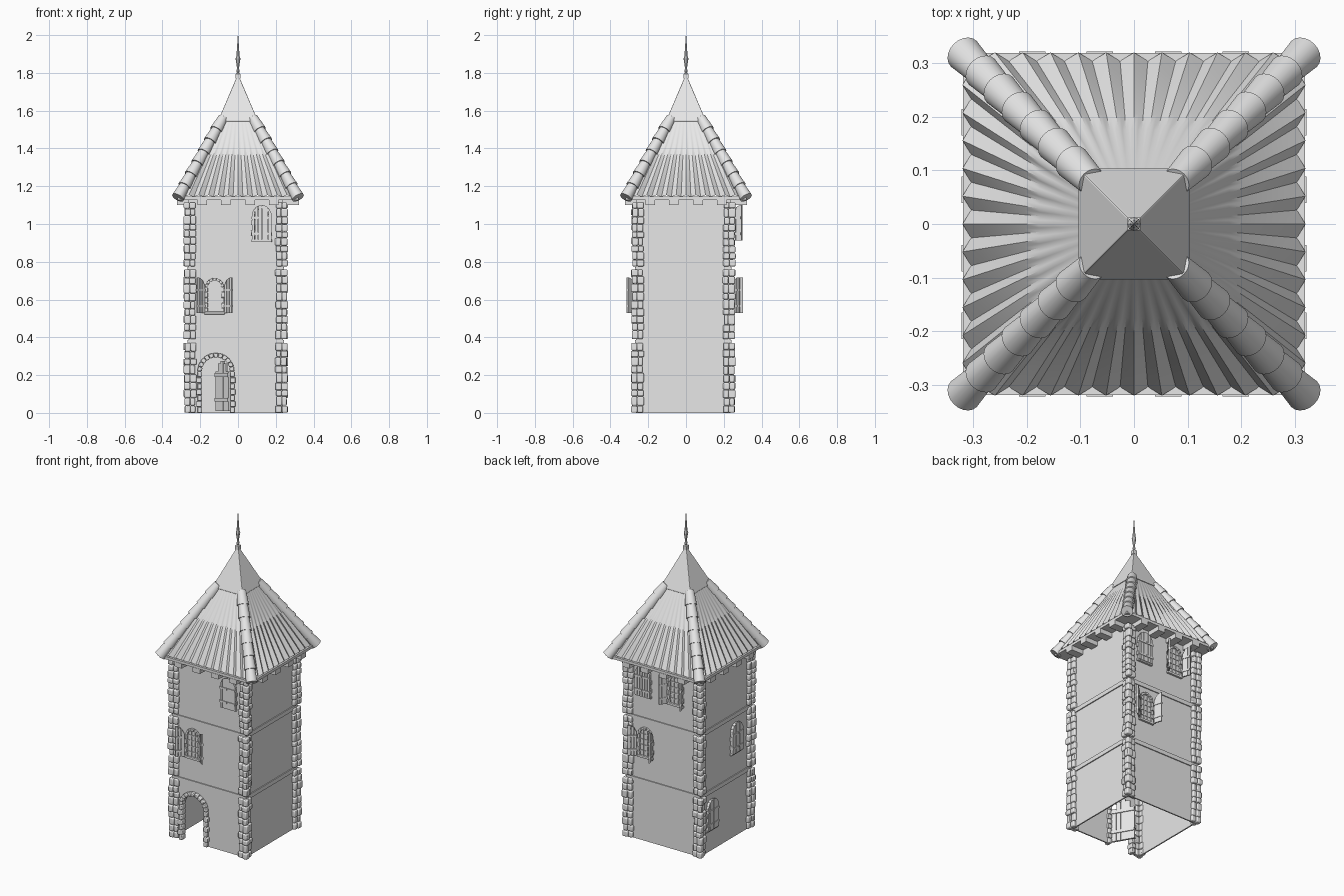
import bpy, bmesh, math, random
from mathutils import Matrix, Vector

if "Cube" in bpy.data.objects:
    bpy.data.objects.remove(bpy.data.objects["Cube"])

random.seed(4)
STONE = bpy.data.materials.new("light_grey")
STONE.diffuse_color = (0.8, 0.8, 0.8, 1)
STONE.use_nodes = True
STONE.node_tree.nodes["Principled BSDF"].inputs["Base Color"].default_value = STONE.diffuse_color
CX, CY, H = -0.012, -0.014, 0.25          # tower centre and wall half width


def face(turn):
    """Frame of one wall: u right, -y outward, origin at the tower centre."""
    return Matrix.Translation((CX, CY, 0)) @ Matrix.Rotation(math.radians(turn), 4, 'Z')


def finish(bm, name, mat=Matrix(), bevel=0, smooth=False):
    bmesh.ops.recalc_face_normals(bm, faces=bm.faces)
    bm.transform(mat)
    me = bpy.data.meshes.new(name)
    bm.to_mesh(me)
    bm.free()
    me.materials.append(STONE)
    ob = bpy.data.objects.new(name, me)
    bpy.context.collection.objects.link(ob)
    if bevel:
        m = ob.modifiers.new("bevel", 'BEVEL')
        m.width, m.segments = bevel, 2
    if smooth:
        bpy.context.view_layer.objects.active = ob
        ob.select_set(True)
        bpy.ops.object.shade_smooth_by_angle(angle=math.radians(40))
        ob.select_set(False)
    return ob


def box(bm, x0, x1, y0, y1, z0, z1, mat=Matrix()):
    size = Matrix.Diagonal((x1 - x0, y1 - y0, z1 - z0, 1))
    mid = Matrix.Translation(((x0 + x1) / 2, (y0 + y1) / 2, (z0 + z1) / 2))
    bmesh.ops.create_cube(bm, size=1, matrix=mat @ mid @ size)


def prism(bm, pts, y0, y1, mat=Matrix()):
    """Extrude an (x, z) outline from y0 to y1."""
    a = [bm.verts.new(mat @ Vector((x, y0, z))) for x, z in pts]
    b = [bm.verts.new(mat @ Vector((x, y1, z))) for x, z in pts]
    bm.faces.new(a)
    bm.faces.new(b[::-1])
    for i in range(len(pts)):
        j = (i + 1) % len(pts)
        bm.faces.new((a[i], b[i], b[j], a[j]))


def arch(u, r, z0, spring, n=10):
    """Arched outline, from bottom right over the top to bottom left."""
    top = [(u + r * math.cos(math.pi * i / n), spring + r * math.sin(math.pi * i / n))
           for i in range(n + 1)]
    return [(u + r, z0)] + top + [(u - r, z0)]


def arch_stones(bm, u, r0, r1, z0, spring, y0, y1, rows, wedges):
    """Jamb blocks and wedge stones round an opening."""
    step = (spring - z0) / rows
    for i in range(rows):
        out = r1 + 0.006 * (i % 2)
        for s in (-1, 1):
            xs = sorted((u + s * r0, u + s * out))
            box(bm, *xs, y0 - 0.004 * (i % 2), y1, z0 + i * step + 0.001, z0 + (i + 1) * step - 0.001)
    for i in range(wedges):
        a, b = (math.pi * (i + e) / wedges for e in (0.03, 0.97))
        pts = [(u + r * math.cos(t), spring + r * math.sin(t))
               for r, t in ((r0, a), (r1, a), (r1, b), (r0, b))]
        prism(bm, pts, y0 - 0.004 * (i % 2), y1)


# Walls: three plain sides, and a front with the doorway cut out
DOOR = CX * -1 - 0.117
for name, turn in (("right_wall", 90), ("back_wall", 180), ("left_wall", -90), ("front_wall", 0)):
    bm = bmesh.new()
    outline = [(-H, 0), (-H, 1.13), (H, 1.13), (H, 0)]
    if name == "front_wall":
        outline += arch(DOOR, 0.078, 0, 0.22)
    prism(bm, outline, -H, -H + 0.008)
    finish(bm, name, face(turn))

# Floor bands between the storeys
for i, z in enumerate((0.36, 0.747)):
    bm = bmesh.new()
    box(bm, -H - .006, H + .006, -H - .006, H + .006, z, z + 0.026)
    finish(bm, f"floor_band_{i + 1}", face(0))

# Corner stones: a corner block and two side blocks in each course
for level, (z0, z1) in enumerate(((0, 0.372), (0.39, 0.76), (0.775, 1.115))):
    bm = bmesh.new()
    for turn in range(4):
        rot = Matrix.Rotation(turn * math.pi / 2, 4, 'Z')
        cuts = [0] + [(i + random.uniform(-.15, .15)) / 9 for i in range(1, 9)] + [1]
        for a, b in zip(cuts, cuts[1:]):
            lo, hi = z0 + a * (z1 - z0) + .0008, z0 + b * (z1 - z0) - .0008
            o, p, q, j = (random.uniform(-.005, .004) for _ in range(4))
            e = H - 0.008 + j
            box(bm, e, H + .024 + o, e, H + .024 + p, lo, hi, rot)
            box(bm, H - .038 + q, e, H - .015, H + .018 + p, lo, hi, rot)
            box(bm, H - .015, H + .018 + o, H - .038 - q, e, lo, hi, rot)
    finish(bm, f"corner_stones_{level + 1}", face(0), 0.006, True)

# Doorway stones and the door standing ajar
bm = bmesh.new()
arch_stones(bm, DOOR, 0.074, 0.098, 0, 0.22, -H - 0.018, -H + 0.02, 7, 11)
finish(bm, "door_arch", face(0), 0.004, True)
hinge = Matrix.Translation((DOOR + 0.072, -H + 0.015, 0)) @ Matrix.Rotation(math.radians(-60), 4, 'Z')
bm = bmesh.new()
for i, top in enumerate((0.22, 0.262, 0.275, 0.262, 0.22)):
    box(bm, -.028 * (i + 1) + .001, -.028 * i - .001, -.006, .006, 0.01, top, hinge)
for z in (0.06, 0.19):
    box(bm, -.138, 0, -.011, .011, z, z + 0.02, hinge)
finish(bm, "door", face(0))


def shutter_leaf(bm, u, side, z0, spring, r, angle):
    """One planked leaf, hinged at its outer side, with a quarter arch top."""
    m = (Matrix.Translation((u + side * r, -H - 0.014, 0))
         @ Matrix.Rotation(math.radians(angle) * side, 4, 'Z'))
    for i in range(3):
        a, b = r * i / 3 + .001, r * (i + 1) / 3 - .001
        za, zb = (spring + math.sqrt(max(0, r * r - (r - t) ** 2)) for t in (a, b))
        prism(bm, [(-side * a, z0), (-side * b, z0), (-side * b, zb), (-side * a, za)], -.005, .003, m)
    for z in (z0 + 0.03, spring - 0.02):
        xs = sorted((0, -side * r * 0.95))
        box(bm, *xs, -.009, .006, z, z + 0.012, m)


def window(name, turn, u, z0, angles):
    """Arched window with frame, bars, sill and two shutters."""
    r, spring = 0.05, z0 + 0.135
    bm = bmesh.new()
    arch_stones(bm, u, r - 0.014, r, z0, spring, -H - 0.011, -H, 5, 7)
    box(bm, u - r - .004, u + r + .004, -H - 0.014, -H, z0 - 0.008, z0 + 0.006)
    finish(bm, name + "_frame", face(turn), 0.002)
    bm = bmesh.new()
    prism(bm, arch(u, r - 0.01, z0, spring), -H - 0.002, -H)
    for x in (-0.013, 0.013):
        box(bm, u + x - .003, u + x + .003, -H - 0.007, -H, z0, spring + 0.03)
    for z in (0.035, 0.07, 0.105, 0.138):
        box(bm, u - r + .012, u + r - .012, -H - 0.006, -H, z0 + z - .003, z0 + z + .003)
    finish(bm, name + "_bars", face(turn))
    bm = bmesh.new()
    for side, angle in zip((-1, 1), angles):
        shutter_leaf(bm, u, side, z0, spring, r + .003, angle)
    finish(bm, name + "_shutters", face(turn))


window("front_middle_window", 0, -0.112, 0.53, (140, 140))
window("front_top_window", 0, 0.137, 0.912, (0, 0))
window("back_middle_window", 180, -0.125, 0.53, (145, 105))
window("back_top_window", 180, 0.085, 0.912, (120, 110))
window("back_top_closed_window", 180, -0.137, 0.912, (0, 0))
window("left_middle_window", -90, 0.10, 0.53, (0, 0))
window("left_bottom_window", -90, -0.14, 0.14, (0, 0))

# Eaves board and the beams beneath it
bm = bmesh.new()
box(bm, -.32, .32, -.32, .32, 1.128, 1.145)
finish(bm, "eaves_board")
bm = bmesh.new()
for turn in range(4):
    rot = Matrix.Rotation(turn * math.pi / 2, 4, 'Z')
    for x in (-.19, -.064, .064, .19):
        box(bm, x - .025, x + .025, -.322, -.22, 1.10, 1.13, rot)
finish(bm, "eaves_beams")

# Roof sides, rippled at the eaves and flattening upward
bm = bmesh.new()
N, ROWS = 48, 8
for turn in range(4):
    rot = Matrix.Rotation(turn * math.pi / 2, 4, 'Z')
    grid = []
    for j in range(ROWS + 1):
        t = j / ROWS
        half = 0.312 - 0.217 * t
        row = []
        for i in range(N + 1):
            s = 2 * i / N - 1
            wave = 0.008 * (1 - t) ** 1.3 * math.cos(12 * math.pi * s) + 0.0005
            row.append(bm.verts.new(rot @ Vector((s * half, -half - wave, 1.148 + 0.402 * t + wave * .6))))
        grid.append(row)
    for a, b in zip(grid, grid[1:]):
        for i in range(N):
            bm.faces.new((a[i], a[i + 1], b[i + 1], b[i]))
finish(bm, "roof_sides", smooth=True)

# Overlapping ridge tiles down the four hips
bm = bmesh.new()
low, high = Vector((0.318, 0.318, 1.14)), Vector((0.082, 0.082, 1.555))
axis = high - low
for turn in range(4):
    rot = Matrix.Rotation(turn * math.pi / 2, 4, 'Z')
    for i in range(7):
        mid = low.lerp(high, (i + 0.55) / 7)
        bmesh.ops.create_cone(bm, cap_ends=True, segments=20, radius1=0.034, radius2=0.027,
                              depth=axis.length / 7 * 1.1,
                              matrix=rot @ Matrix.Translation(mid) @ axis.to_track_quat('Z', 'Y').to_matrix().to_4x4())
finish(bm, "ridge_tiles", smooth=True)


def stack(name, rings, sides, turn=0, smooth=False, bevel=0):
    """Lofted (radius, z) rings."""
    bm = bmesh.new()
    loops = [[bm.verts.new((r * math.cos(turn + 2 * math.pi * k / sides),
                            r * math.sin(turn + 2 * math.pi * k / sides), z)) for k in range(sides)]
             for r, z in rings]
    for a, b in zip(loops, loops[1:]):
        for k in range(sides):
            bm.faces.new((a[k], a[(k + 1) % sides], b[(k + 1) % sides], b[k]))
    bm.faces.new(loops[0])
    bm.faces.new(loops[-1])
    finish(bm, name, bevel=bevel, smooth=smooth)


# Roof cap and finial
D = math.sqrt(2)
stack("roof_cap", [(.104 * D, 1.543), (.104 * D, 1.55), (.008 * D, 1.775)], 4, math.pi / 4, bevel=0.003)
stack("finial_base", [(.012 * D, 1.77), (.012 * D, 1.795), (.006, 1.80)], 4, math.pi / 4)
stack("finial_spike", [(.005, 1.795), (.009, 1.81), (.005, 1.825), (.013, 1.875), (.008, 1.89),
                       (.007, 1.91), (.001, 2.0)], 8)
